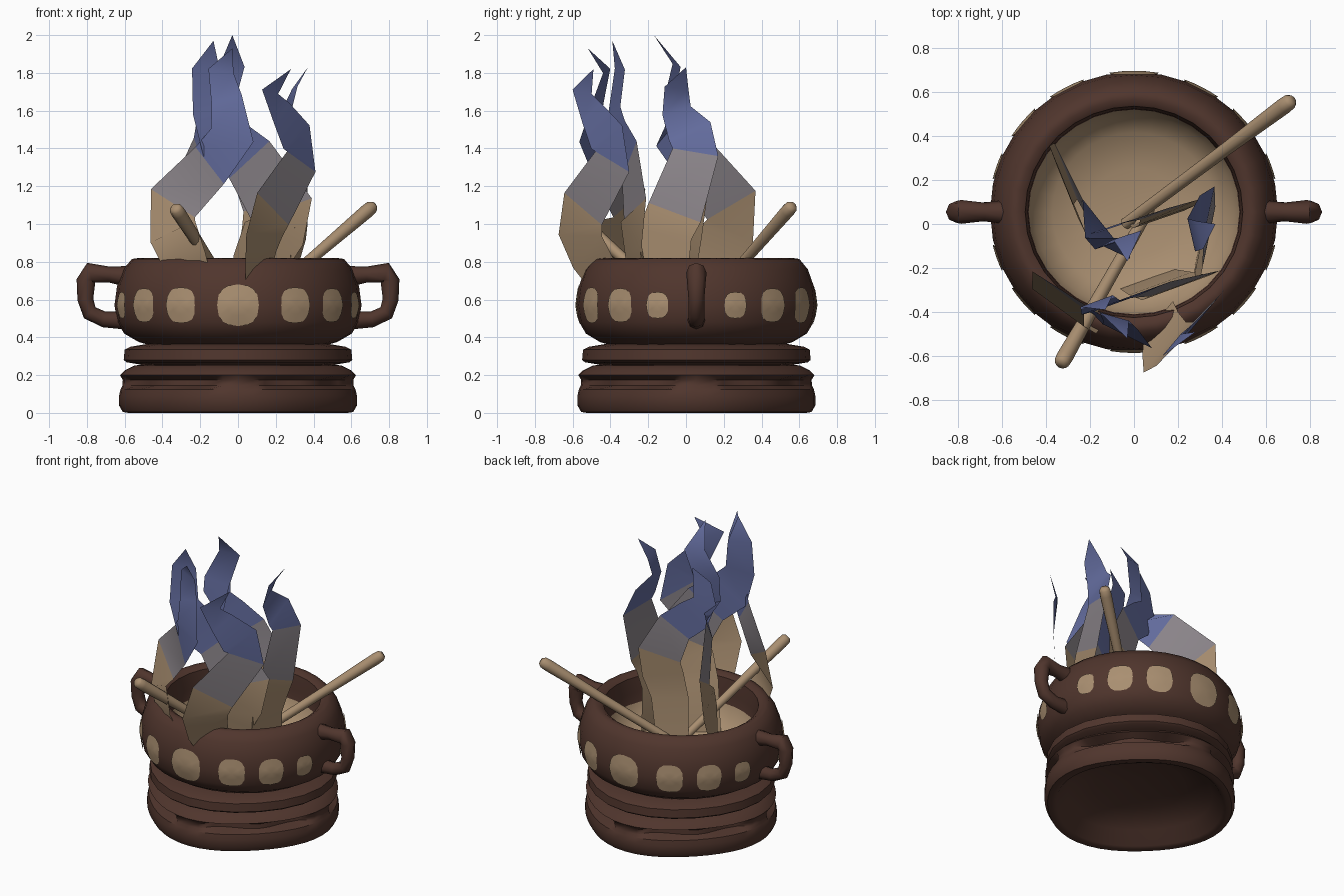
import bpy
import bmesh
import math
from mathutils import Vector

old = bpy.data.objects.get("Cube")
if old:
    bpy.data.objects.remove(old, do_unlink=True)
CENTRE = Vector((0, 0.055, 0))

def material(name, rgb):
    mat = bpy.data.materials.new(name)
    mat.use_nodes = True
    mat.diffuse_color = (*rgb, 1)
    mat.node_tree.nodes["Principled BSDF"].inputs["Base Color"].default_value = (*rgb, 1)
    return mat

brown = material("dark_clay", (0.08, 0.036, 0.026))
tan = material("tan", (0.40, 0.275, 0.165))
grey = material("warm_grey", (0.26, 0.235, 0.255))
blue = material("dusk_blue", (0.125, 0.15, 0.34))

def finish(name, bm, mats, angle=45, closed=True):
    bmesh.ops.remove_doubles(bm, verts=bm.verts, dist=0.0005)
    bmesh.ops.dissolve_degenerate(bm, edges=bm.edges, dist=0.0005)
    if closed:
        bmesh.ops.recalc_face_normals(bm, faces=bm.faces)
    mesh = bpy.data.meshes.new(name)
    bm.to_mesh(mesh)
    bm.free()
    obj = bpy.data.objects.new(name, mesh)
    bpy.context.collection.objects.link(obj)
    for mat in mats:
        mesh.materials.append(mat)
    bpy.ops.object.select_all(action='DESELECT')
    obj.select_set(True)
    bpy.context.view_layer.objects.active = obj
    bpy.ops.object.shade_smooth_by_angle(angle=math.radians(angle))
    return obj

def skin_rows(bm, rows, wrap=True):
    """Join consecutive rows of points with quads; return the vertices and faces by row."""
    verts = [[bm.verts.new(p) for p in row] for row in rows]
    bands = []
    for low, high in zip(verts, verts[1:]):
        n = len(low)
        bands.append([bm.faces.new((low[i], low[(i + 1) % n], high[(i + 1) % n], high[i]))
                      for i in range(n if wrap else n - 1)])
    return verts, bands

def around(r, z, a):
    return CENTRE + Vector((r * math.cos(a), r * math.sin(a), z))

def lathe(name, profile, mat, segments, shape, closed=True):
    bm = bmesh.new()
    angles = [math.tau * i / segments for i in range(segments)]
    skin_rows(bm, [[around(shape(r, z, a), z, a) for a in angles] for r, z in profile])
    return finish(name, bm, [mat], closed=closed)

def tube(name, path, radii, mat, sides=8, side=None):
    """Sweep a polygon along a path, capping both ends."""
    pts = [Vector(p) for p in path]
    bm = bmesh.new()
    rows = []
    for i, p in enumerate(pts):
        t = (pts[min(i + 1, len(pts) - 1)] - pts[max(i - 1, 0)]).normalized()
        u = Vector(side) if side else t.cross(Vector((0, 0, 1))).normalized()
        v = t.cross(u)
        turns = [math.tau * k / sides for k in range(sides)]
        rows.append([p + radii[i] * (u * math.cos(k) + v * math.sin(k)) for k in turns])
    verts, _ = skin_rows(bm, rows)
    bm.faces.new(verts[0])
    bm.faces.new(verts[-1])
    return finish(name, bm, [mat], 60)

# Base: hollow foot, slightly square, with scalloped grooves between four panels
def carve(r, z, a):
    r *= 1 - 0.05 * math.sin(2 * a) ** 2
    off = abs((a + math.pi / 4) % (math.pi / 2) - math.pi / 4)
    if off > 0.17 and r > 0.54 and 0.13 < z < 0.19:
        return r - 0.045 + 0.02 * math.cos(8 * off)
    return r

lathe("base", [(0, 0.17), (0.3, 0.15), (0.48, 0.09), (0.55, 0.01), (0.58, 0), (0.61, 0.005),
               (0.63, 0.04), (0.63, 0.09), (0.622, 0.125), (0.612, 0.145), (0.61, 0.175),
               (0.625, 0.2), (0.60, 0.225), (0.55, 0.25), (0.48, 0.26), (0, 0.26)],
      brown, 48, carve)

# Collar ring
lathe("collar", [(0, 0.25), (0.48, 0.25), (0.59, 0.268), (0.605, 0.28), (0.6, 0.335),
                 (0.57, 0.35), (0.48, 0.365), (0, 0.365)], brown, 24,
      lambda r, z, a: r * (1 - 0.025 * math.sin(2 * a) ** 2))

# Bowl with a thick rounded rim, a little wider than deep
def bulge(r, z, a):
    return r * (1 + 0.03 * math.cos(a) ** 2)

BELLY = [(0.585, 0.42), (0.62, 0.48), (0.635, 0.57), (0.622, 0.67), (0.59, 0.76), (0.545, 0.815)]
lathe("bowl", [(0, 0.34), (0.44, 0.355), (0.51, 0.375)] + BELLY
      + [(0.51, 0.82), (0.48, 0.80), (0.468, 0.70), (0.462, 0.58), (0.39, 0.41), (0, 0.37)],
      brown, 32, bulge)

# Tan lining of the bowl
lathe("bowl_filling", [(0.468, 0.64), (0.44, 0.55), (0.36, 0.48), (0.2, 0.44), (0, 0.425)],
      tan, 32, bulge, closed=False).data.flip_normals()

# Painted spots, thin plates following the belly
def belly_radius(z):
    for (r0, z0), (r1, z1) in zip(BELLY, BELLY[1:]):
        if z0 <= z <= z1:
            return r0 + (r1 - r0) * (z - z0) / (z1 - z0)

def spot(name, degrees, width, height):
    bm = bmesh.new()
    rows = []
    for scale in (0, 0.5, 1):
        ring = []
        for k in range(16):
            # Squarish rounded outline
            c, s = math.cos(math.tau * k / 16), math.sin(math.tau * k / 16)
            z = 0.57 + math.copysign(abs(s) ** 0.75, s) * scale * height / 2
            turn = math.copysign(abs(c) ** 0.75, c) * scale * width / 2 / 0.635
            a = math.radians(degrees) + turn
            ring.append(around(bulge(belly_radius(z), z, a) + 0.006, z, a))
        rows.append(ring)
    skin_rows(bm, rows)
    finish(name, bm, [tan], closed=False)

for side, sign in (("back", 1), ("front", -1)):
    spot(side + "_middle_spot", sign * 90, 0.22, 0.22)
    for angle, w, h in ((18.5, 0.12, 0.14), (39, 0.16, 0.18), (61.5, 0.17, 0.19)):
        spot(f"{side}_left_spot", sign * angle, w, h)
        spot(f"{side}_right_spot", sign * (180 - angle), w, h)

# Two side handles
HANDLE = [(0.55, 0.72), (0.68, 0.732), (0.785, 0.742), (0.805, 0.70), (0.808, 0.6),
          (0.785, 0.53), (0.71, 0.495), (0.58, 0.49)]
for name, sign in (("left_handle", 1), ("right_handle", -1)):
    tube(name, [(sign * x, CENTRE.y, z) for x, z in HANDLE],
         [0.06, 0.042, 0.054, 0.05, 0.042, 0.042, 0.042, 0.05], brown, side=(0, 1, 0))

# Stirring sticks with rounded ends
for name, foot, tip in (("long_stick", (-0.04, 0, 0.45), (0.72, 0.565, 1.10)),
                        ("short_stick", (0.07, 0.07, 0.46), (-0.335, -0.64, 1.09))):
    tube(name, [Vector(foot).lerp(Vector(tip), f) for f in (0, 0.6, 0.95, 0.985, 1)],
         [0.026, 0.03, 0.038, 0.035, 0.022], tan, 10)

# Rising vapour ribbons: tan foot, grey middle, blue tip
WIDTHS = [0.11, 0.13, 0.145, 0.15, 0.125, 0.12, 0.08, 0.065, 0]
BANDS = [0, 0, 0, 1, 2, 2, 2, 2]

def ribbon(name, heading, twist, scale, path):
    pts = [Vector(p) for p in path]
    rows = []
    for i, p in enumerate(pts):
        t = (pts[min(i + 1, 8)] - pts[max(i - 1, 0)]).normalized()
        a = math.radians(heading + twist * max(0, min(1, (i - 4) / 2)))
        along = Vector((math.cos(a), math.sin(a), 0))
        s = Vector((-along.y, along.x, 0)).cross(t).normalized()
        w = WIDTHS[i] * scale
        rows.append([p - s * w, p + s * w])
    bm = bmesh.new()
    for faces, index in zip(skin_rows(bm, rows, wrap=False)[1], BANDS):
        faces[0].material_index = index
    finish(name, bm, [tan, grey, blue], 50, closed=False)

ribbon("front_right_ribbon", -36, 20, 1.08, [
    (-0.23, -0.38, 0.68), (-0.28, -0.42, 0.8), (-0.345, -0.38, 0.96), (-0.345, -0.30, 1.11),
    (-0.15, -0.42, 1.31), (-0.03, -0.51, 1.47), (-0.06, -0.46, 1.66), (-0.09, -0.42, 1.81),
    (-0.03, -0.52, 1.93)])
ribbon("front_left_ribbon", 50, 0, 1.03, [
    (0.11, -0.43, 0.7), (0.12, -0.5, 0.81), (0.14, -0.56, 0.94), (0.185, -0.545, 1.08),
    (0.335, -0.39, 1.33), (0.31, -0.42, 1.46), (0.23, -0.5, 1.59), (0.17, -0.55, 1.7),
    (0.28, -0.49, 1.82)])
ribbon("back_right_ribbon", -68, 86, 1.05, [
    (-0.26, 0.06, 0.5), (-0.3, 0.14, 0.8), (-0.33, 0.22, 0.95), (-0.31, 0.24, 1.1),
    (-0.2, 0.03, 1.36), (-0.12, -0.11, 1.47), (-0.1, -0.09, 1.64), (-0.03, -0.05, 1.84),
    (-0.03, -0.17, 2.0)])
ribbon("left_ribbon", 78, 25, 1, [
    (0.3, -0.08, 0.5), (0.3, -0.11, 0.8), (0.33, -0.11, 0.95), (0.34, -0.06, 1.06),
    (0.34, 0.05, 1.38), (0.3, 0.02, 1.49), (0.26, -0.05, 1.6), (0.3, -0.05, 1.72),
    (0.37, 0.0, 1.83)])
ribbon("middle_ribbon", 20, 0, 1.2, [
    (0.06, -0.25, 0.47), (0.12, -0.27, 0.8), (0.19, -0.29, 0.95), (0.23, -0.27, 1.08),
    (0.06, -0.3, 1.34), (-0.08, -0.36, 1.45), (-0.15, -0.38, 1.6), (-0.17, -0.35, 1.82),
    (-0.13, -0.39, 1.97)])
ribbon("back_ribbon", 19, 0, 0.95, [
    (0.08, 0.03, 0.47), (0.11, 0.02, 0.8), (0.15, 0.04, 0.96), (0.16, 0.065, 1.1),
    (0.06, 0.04, 1.31), (-0.06, 0.0, 1.41), (-0.13, -0.02, 1.52), (-0.11, -0.02, 1.63),
    (-0.05, 0.0, 1.74)])
